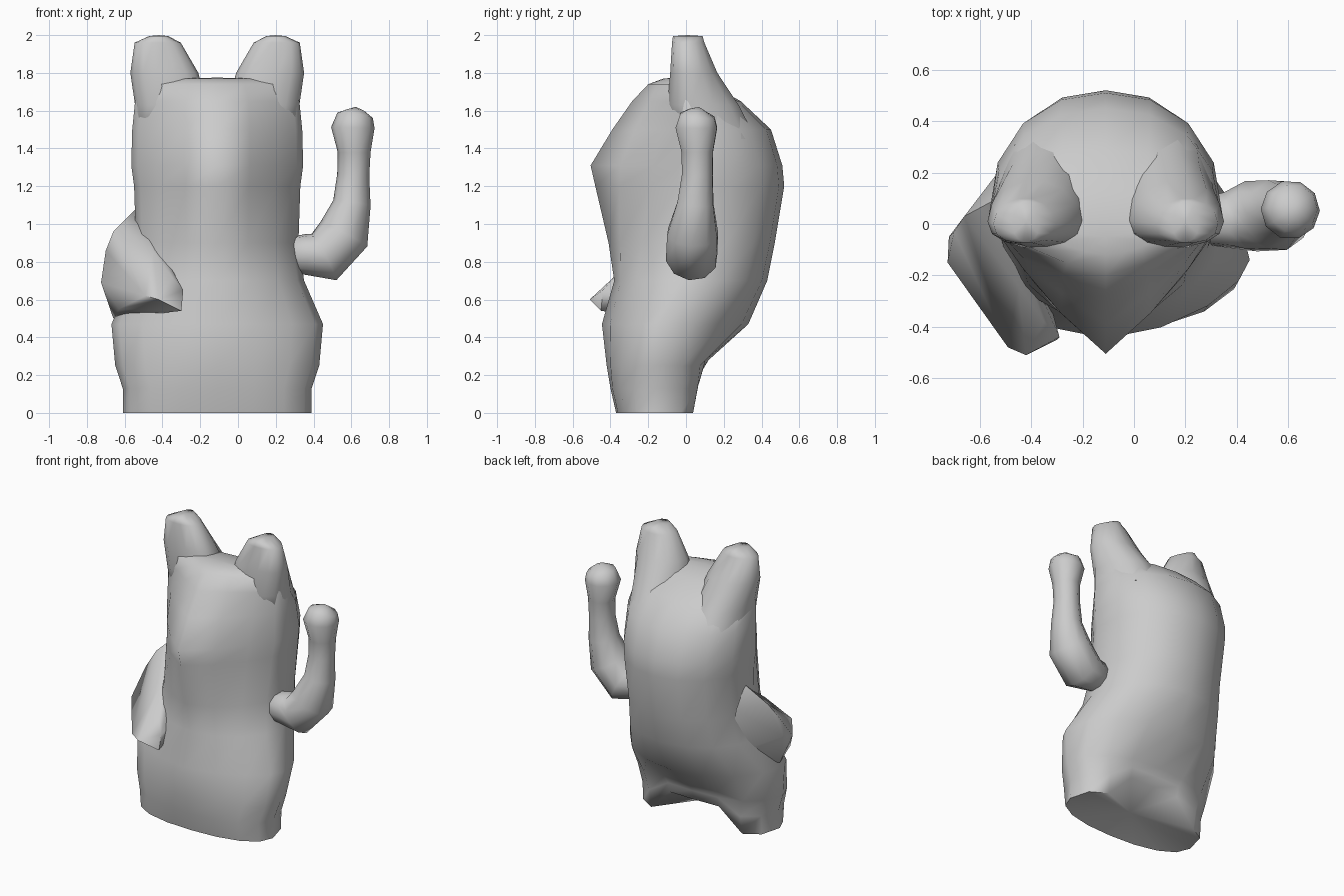
import bpy, bmesh, math
from mathutils import Vector

cube = bpy.data.objects.get("Cube")
if cube:
    bpy.data.objects.remove(cube, do_unlink=True)

grey = bpy.data.materials.new("plain grey")
grey.use_nodes = True
grey.diffuse_color = (0.6, 0.6, 0.6, 1)
grey.node_tree.nodes["Principled BSDF"].inputs["Base Color"].default_value = (0.6, 0.6, 0.6, 1)

AXIS = -0.11   # symmetry line of the body


def finish(name, bm):
    """Turn a bmesh into a smooth grey object."""
    bmesh.ops.recalc_face_normals(bm, faces=bm.faces)
    mesh = bpy.data.meshes.new(name)
    bm.to_mesh(mesh)
    bm.free()
    mesh.materials.append(grey)
    obj = bpy.data.objects.new(name, mesh)
    bpy.context.collection.objects.link(obj)
    bpy.ops.object.select_all(action='DESELECT')
    obj.select_set(True)
    bpy.context.view_layer.objects.active = obj
    bpy.ops.object.shade_smooth_by_angle(angle=math.radians(75))


def loft(name, rings, start, end):
    """Skin closed rings of points and close both ends with a fan."""
    bm = bmesh.new()
    rows = [[bm.verts.new(p) for p in ring] for ring in rings]
    n = len(rows[0])
    for low, high in zip(rows, rows[1:]):
        for i in range(n):
            j = (i + 1) % n
            bm.faces.new((low[i], low[j], high[j], high[i]))
    for row, tip in ((rows[0], start), (rows[-1], end)):
        v = bm.verts.new(tip)
        for i in range(n):
            bm.faces.new((row[i], row[(i + 1) % n], v))
    finish(name, bm)


def section(cx, z, w, mid, front, back, nf=2, nb=2, count=16):
    """Rounded outline: nf and nb set how square the front and back are."""
    ring = []
    for i in range(count):
        a = math.tau * i / count
        c, s = math.cos(a), math.sin(a)
        n, edge = (nb, back) if s > 0 else (nf, front)
        bulge = max(0, 1 - abs(c) ** n) ** (1 / n)
        ring.append(Vector((cx + w * c, mid + (edge - mid) * bulge, z)))
    return ring


def tube(name, stations, sides=10):
    """Round limb through (x, y, z, radius) stations."""
    pts = [Vector(s[:3]) for s in stations]
    last = len(pts) - 1
    tangents = [(pts[min(i + 1, last)] - pts[max(i - 1, 0)]).normalized() for i in range(last + 1)]
    side = tangents[0].orthogonal().normalized()
    rings = []
    for i, (p, t) in enumerate(zip(pts, tangents)):
        if i:
            side = tangents[i - 1].rotation_difference(t) @ side
        other = t.cross(side)
        r = stations[i][3]
        rings.append([p + r * (side * math.cos(math.tau * k / sides) + other * math.sin(math.tau * k / sides))
                      for k in range(sides)])
    loft(name, rings, pts[0] - tangents[0] * 0.02, pts[-1] + tangents[-1] * 0.02)


# Body and head: z, half width, widest y, front, back, front and back squareness
profile = [
    (0.00, 0.50, -0.17, -0.37, 0.07, 2.3, 3),
    (0.13, 0.50, -0.16, -0.40, 0.11, 2.4, 2.6),
    (0.25, 0.54, -0.15, -0.42, 0.15, 2, 2.2),
    (0.47, 0.56, -0.14, -0.445, 0.33, 1.6, 2),
    (0.70, 0.46, 0.00, -0.38, 0.43, 1.9, 2.1),
    (0.90, 0.43, 0.02, -0.41, 0.47, 1.6, 2.2),
    (1.20, 0.44, 0.03, -0.48, 0.52, 1.25, 2.2),
    (1.31, 0.455, 0.03, -0.505, 0.51, 1.15, 2.2),
    (1.50, 0.45, 0.02, -0.39, 0.45, 1.15, 2.2),
    (1.65, 0.435, 0.00, -0.285, 0.29, 1.1, 2.2),
    (1.74, 0.39, -0.03, -0.20, 0.13, 1.2, 2),
    (1.77, 0.20, -0.05, -0.12, 0.02, 1.5, 2),
]
body_rings = [section(AXIS, *row) for row in profile]
# Hollow the back of the base between the two feet
for ring, lift, push in zip(body_rings[:3], (0.16, 0.10, 0.03), (0.0, 0.02, 0.03)):
    for p in ring:
        if abs(p.x - AXIS) < 0.3 and p.y > -0.15:
            p.z += lift
            p.y -= push
loft("body", body_rings, (AXIS, -0.17, 0.08), (AXIS, -0.05, 1.775))

# Ears, blending down the back of the head
ear_profile = [
    (0.23, 1.45, 0.20, 0.05, -0.06, 0.38),
    (0.245, 1.63, 0.19, 0.03, -0.10, 0.285),
    (0.28, 1.80, 0.18, 0.01, -0.085, 0.17),
    (0.315, 1.96, 0.122, 0.00, -0.075, 0.10),
    (0.31, 1.995, 0.05, 0.00, -0.07, 0.09),
]
for name, sign in (("left_ear", 1), ("right_ear", -1)):
    rings = [section(AXIS + sign * row[0], *row[1:], 2.3, 2, 14) for row in ear_profile]
    loft(name, rings, (AXIS + sign * 0.23, 0.1, 1.42), (AXIS + sign * 0.31, 0.01, 2.0))

# Raised arm
tube("raised_arm", [
    (0.26, 0.01, 0.84, 0.09), (0.36, 0.015, 0.84, 0.11), (0.455, 0.03, 0.825, 0.14),
    (0.56, 0.035, 0.945, 0.14), (0.603, 0.05, 1.11, 0.10), (0.61, 0.06, 1.26, 0.085),
    (0.615, 0.06, 1.38, 0.087), (0.608, 0.055, 1.51, 0.115),
    (0.62, 0.06, 1.575, 0.095), (0.622, 0.065, 1.60, 0.05)])

# Folded arm: a solid wedge from the shoulder to a pointed paw on the belly
arm = bmesh.new()
for p in [(-0.53, 0.10, 1.09), (-0.53, 0.20, 0.95), (-0.66, 0.03, 0.96), (-0.70, -0.03, 0.86),
          (-0.72, -0.05, 0.72), (-0.725, -0.15, 0.69), (-0.66, -0.10, 0.50), (-0.63, -0.26, 0.55),
          (-0.49, -0.48, 0.62), (-0.42, -0.51, 0.60), (-0.30, -0.45, 0.54), (-0.29, -0.44, 0.65),
          (-0.35, -0.38, 0.72), (-0.45, -0.24, 0.85), (-0.45, 0.15, 0.60)]:
    arm.verts.new(p)
bmesh.ops.convex_hull(arm, input=arm.verts)
finish("folded_arm", arm)
